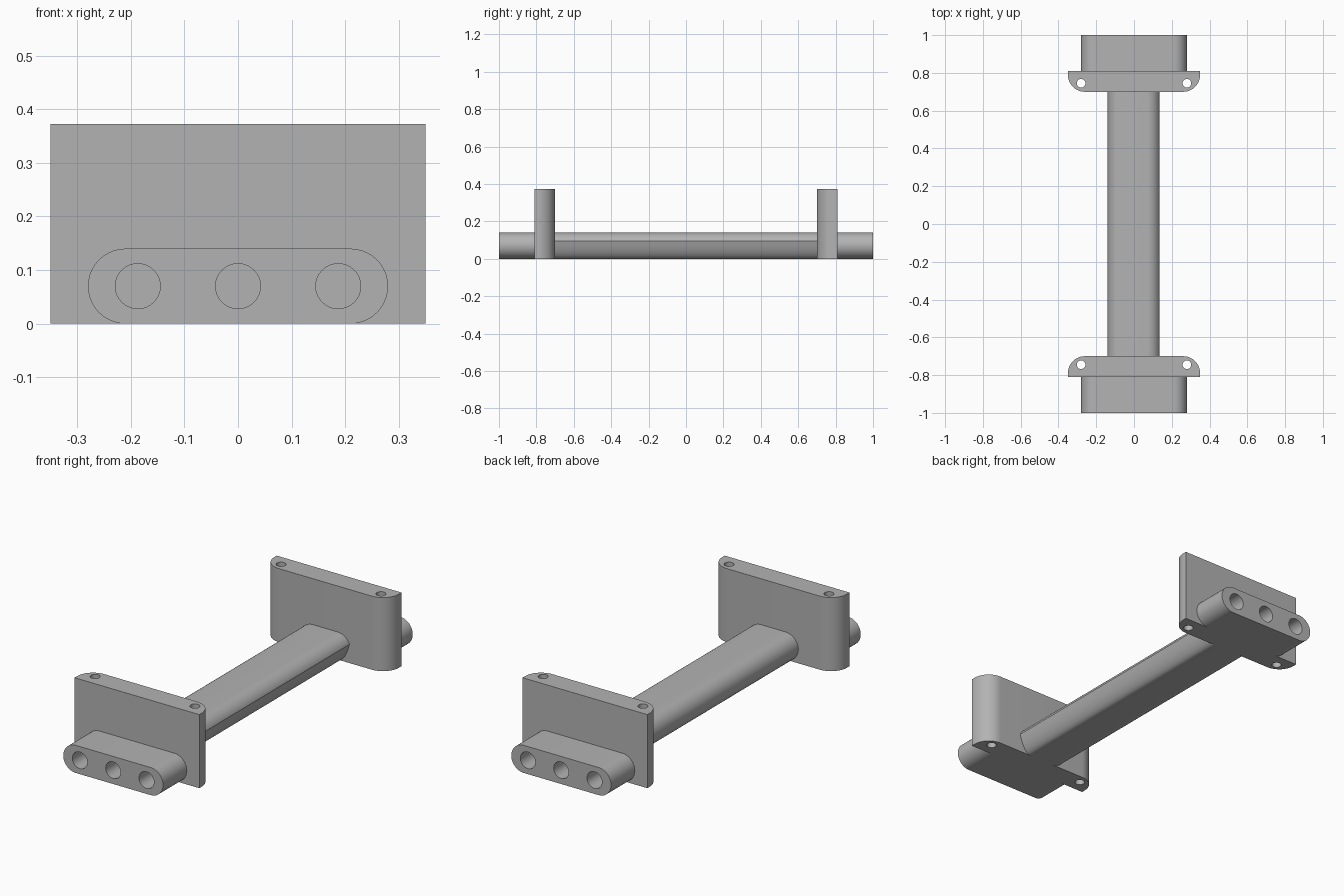
import bpy, bmesh
from math import sin, cos, radians
from mathutils import Vector

if "Cube" in bpy.data.objects:
    bpy.data.objects.remove(bpy.data.objects["Cube"], do_unlink=True)

grey = bpy.data.materials.new("plain grey")
grey.use_nodes = True
grey.diffuse_color = (0.45, 0.45, 0.45, 1)
grey.node_tree.nodes["Principled BSDF"].inputs["Base Color"].default_value = grey.diffuse_color

HEIGHT = 0.14          # thickness of bar and end blocks
R = HEIGHT / 2
INNER, OUTER = 0.70, 0.81   # plate faces along y
PLATE_TOP = 0.373


def arc(cx, cy, r, start, end, steps=20):
    angles = [radians(start + (end - start) * i / steps) for i in range(steps + 1)]
    return [(cx + r * cos(a), cy + r * sin(a)) for a in angles]


def extrude(name, profile, axis, low, high):
    """Extrude a closed 2D profile along y (profile in xz) or z (profile in xy)."""
    def place(u, v, d):
        return Vector((u, d, v)) if axis == "y" else Vector((u, v, d))
    bm = bmesh.new()
    face = bm.faces.new([bm.verts.new(place(u, v, low)) for u, v in profile])
    result = bmesh.ops.extrude_face_region(bm, geom=[face])
    moved = [g for g in result["geom"] if isinstance(g, bmesh.types.BMVert)]
    bmesh.ops.translate(bm, verts=moved, vec=place(0, 0, high - low))
    bmesh.ops.recalc_face_normals(bm, faces=bm.faces)
    mesh = bpy.data.meshes.new(name)
    bm.to_mesh(mesh)
    bm.free()
    obj = bpy.data.objects.new(name, mesh)
    bpy.context.collection.objects.link(obj)
    mesh.materials.append(grey)
    return obj


def activate(obj):
    bpy.ops.object.select_all(action="DESELECT")
    obj.select_set(True)
    bpy.context.view_layer.objects.active = obj


def drill(obj, x, other, r, axis, low, high):
    """Cut one round hole and discard the cutter."""
    cutter = extrude("hole_cutter", arc(x, other, r, 0, 360, 32)[:-1], axis, low, high)
    cutter.hide_render = True
    mod = obj.modifiers.new("hole", "BOOLEAN")
    mod.operation, mod.solver, mod.object = "DIFFERENCE", "EXACT", cutter
    activate(obj)
    bpy.ops.object.modifier_apply(modifier=mod.name)
    bpy.data.objects.remove(cutter, do_unlink=True)


def smooth(obj):
    activate(obj)
    bpy.ops.object.shade_smooth_by_angle(angle=radians(25))


# Connecting bar: rounded on one side, creased and undercut on the other
top_right = arc(R, R, R, 21, 90)
left_side = arc(-R, R, R, 90, 270)
a, b, c = Vector((R, 0)), Vector((0.11, 0)), Vector(top_right[0])
steps = [i / 12 for i in range(12)]
under = [tuple(a * (1 - t) ** 2 + b * 2 * t * (1 - t) + c * t * t) for t in steps]
smooth(extrude("connecting_bar", top_right + left_side + under, "y", -INNER, INNER))

for side, name in ((-1, "front"), (1, "back")):
    # Upright plate with rounded inner corners and two vertical holes
    r = 0.09
    corner = arc(0.35 - r, INNER + r, r, 0, -90)
    outline = [(0.35, OUTER)] + corner
    outline += [(-x, y) for x, y in reversed(outline)]
    plate = extrude(name + "_plate", [(x, side * y) for x, y in outline], "z", 0, PLATE_TOP)
    for x in (-0.28, 0.28):
        drill(plate, x, side * 0.745, 0.023, "z", -0.1, PLATE_TOP + 0.1)
    smooth(plate)

    # Rounded end block with three blind bores
    half = 0.28 - R
    stadium = arc(half, R, R, -90, 90) + arc(-half, R, R, 90, 270)
    block = extrude(name + "_end_block", stadium, "y", *sorted((side * (OUTER - 0.01), side)))
    for x in (-0.187, 0, 0.187):
        drill(block, x, R, 0.042, "y", *sorted((side * (OUTER + 0.002), side * 1.1)))
    smooth(block)
